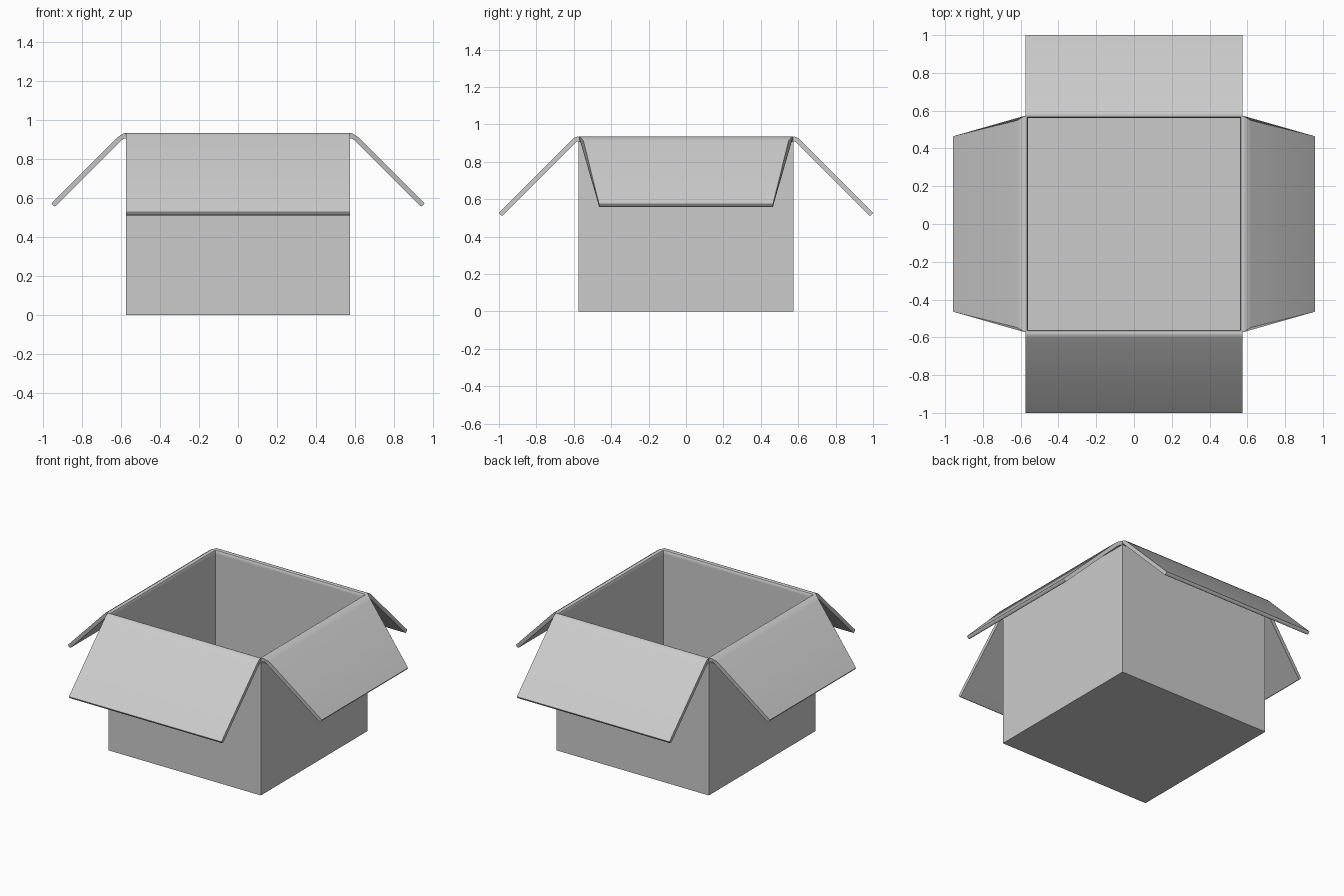
import bpy, bmesh, math
from mathutils import Matrix

if "Cube" in bpy.data.objects:
    bpy.data.objects.remove(bpy.data.objects["Cube"])

OUT, INN = 0.575, 0.561      # outer and inner half width of the carton
RIM, FLOOR = 0.908, 0.014    # hinge height and floor thickness

card = bpy.data.materials.new("grey card")
card.diffuse_color = (0.6, 0.6, 0.6, 1)
card.use_nodes = True
card.node_tree.nodes["Principled BSDF"].inputs["Base Color"].default_value = card.diffuse_color


def finish(name, bm):
    bmesh.ops.recalc_face_normals(bm, faces=bm.faces)
    mesh = bpy.data.meshes.new(name)
    bm.to_mesh(mesh)
    bm.free()
    mesh.materials.append(card)
    obj = bpy.data.objects.new(name, mesh)
    bpy.context.collection.objects.link(obj)
    bpy.ops.object.select_all(action='DESELECT')
    obj.select_set(True)
    bpy.context.view_layer.objects.active = obj
    bpy.ops.object.shade_smooth_by_angle(angle=math.radians(40))
    return obj


def square(bm, half, z):
    return [bm.verts.new((x * half, y * half, z))
            for x, y in ((-1, -1), (1, -1), (1, 1), (-1, 1))]


def bridge(bm, a, b):
    n = len(a)
    for i in range(n):
        bm.faces.new((a[i], a[(i + 1) % n], b[(i + 1) % n], b[i]))


# Open carton body: outer walls, rim, inner walls and floor
bm = bmesh.new()
rings = [square(bm, OUT, 0), square(bm, OUT, RIM),
         square(bm, INN, RIM), square(bm, INN, FLOOR)]
bm.faces.new(rings[0])
bm.faces.new(rings[3])
for a, b in zip(rings, rings[1:]):
    bridge(bm, a, b)
finish("carton_body", bm)


def flap(name, profile, turn):
    """Sweep a side profile of (outward, height, half width) points."""
    bm = bmesh.new()
    ends = [[bm.verts.new((d, s * w, z)) for d, z, w in profile]
            for s in (-1, 1)]
    bridge(bm, *ends)
    for end in ends:
        bm.faces.new(end)
    bm.transform(Matrix.Rotation(math.radians(turn), 4, 'Z'))
    finish(name, bm)


# Full-width front and back flaps, folded down at 45 degrees
long_flap = [
    (INN, RIM, INN), (INN, 0.921, INN), (0.566, 0.931, 0.568),
    (0.576, 0.935, OUT), (0.588, 0.933, OUT), (0.603, 0.925, OUT),
    (0.995, 0.533, OUT), (1.0, 0.528, OUT), (0.999, 0.524, OUT),
    (0.988, 0.513, OUT), (0.983, 0.512, OUT), (0.978, 0.515, OUT),
    (0.590, 0.903, OUT), (0.582, 0.908, OUT), (OUT, RIM, OUT)]
# Tapered side flaps with a notch beside the hinge
side_flap = [
    (INN, RIM, INN), (INN, 0.921, INN), (0.566, 0.931, 0.566),
    (0.576, 0.935, 0.573), (0.590, 0.932, 0.565), (0.619, 0.912, 0.548),
    (0.952, 0.579, 0.466), (0.957, 0.574, 0.464), (0.956, 0.570, 0.464),
    (0.945, 0.559, 0.464), (0.940, 0.558, 0.464), (0.935, 0.561, 0.466),
    (0.602, 0.894, 0.548), (0.584, 0.907, 0.565), (OUT, RIM, 0.573)]

flap("right_flap", side_flap, 0)
flap("back_flap", long_flap, 90)
flap("left_flap", side_flap, 180)
flap("front_flap", long_flap, 270)
